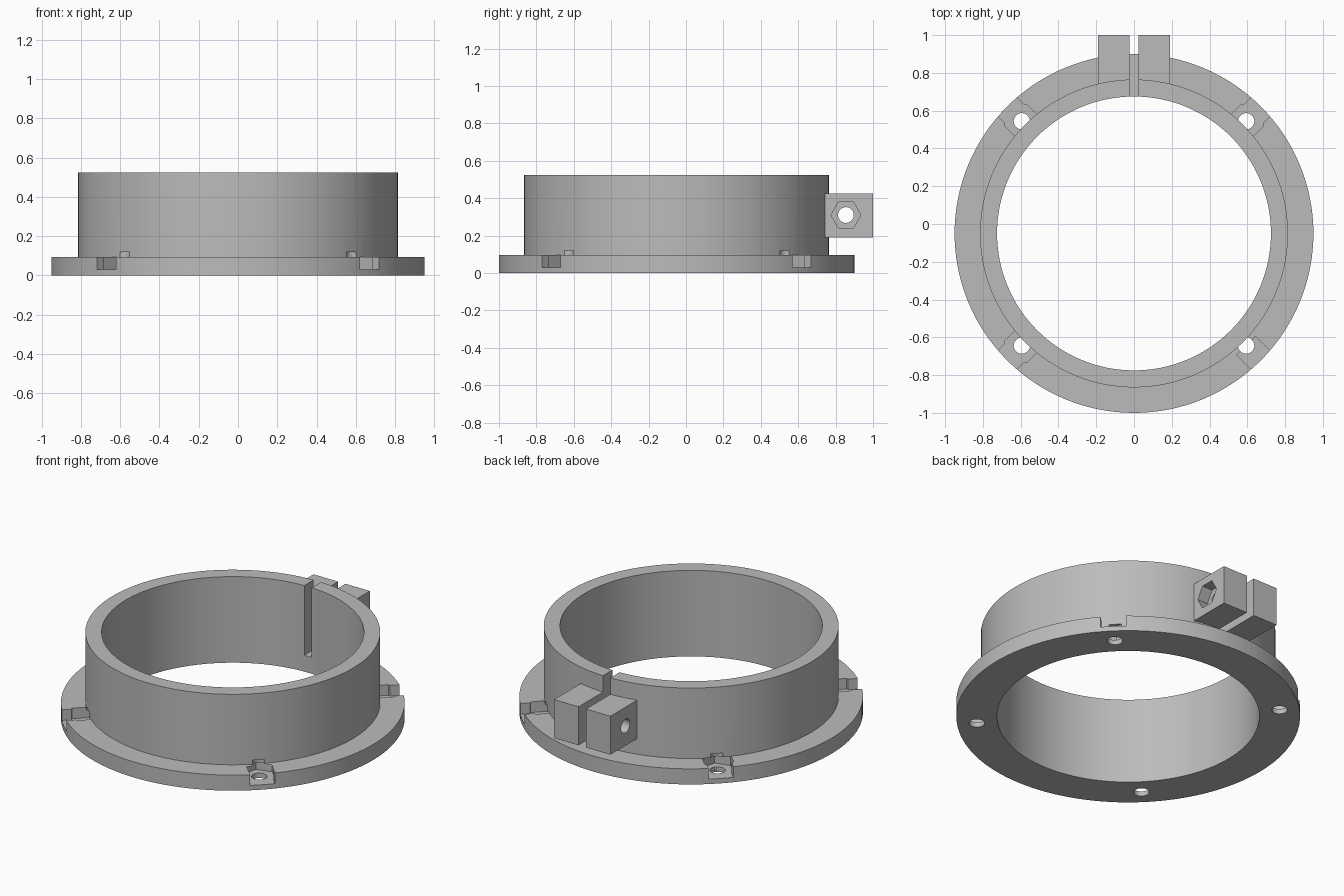
import bpy, bmesh, math
from mathutils import Matrix

if "Cube" in bpy.data.objects:
    bpy.data.objects.remove(bpy.data.objects["Cube"])

CY = -0.05           # ring centre along y
FLANGE_TOP = 0.095

grey = bpy.data.materials.new("light_grey")
grey.use_nodes = True
grey.diffuse_color = (0.5, 0.5, 0.5, 1)
grey.node_tree.nodes["Principled BSDF"].inputs["Base Color"].default_value = (0.5, 0.5, 0.5, 1)


def finish(name, bm):
    bmesh.ops.recalc_face_normals(bm, faces=bm.faces)
    mesh = bpy.data.meshes.new(name)
    bm.to_mesh(mesh)
    bm.free()
    mesh.materials.append(grey)
    obj = bpy.data.objects.new(name, mesh)
    bpy.context.collection.objects.link(obj)
    return obj


def box(name, x, y, z, matrix=Matrix()):
    """Box spanning the given (low, high) ranges."""
    bm = bmesh.new()
    size = [b - a for a, b in (x, y, z)]
    mid = [(a + b) / 2 for a, b in (x, y, z)]
    bmesh.ops.create_cube(bm, size=1, matrix=matrix @ Matrix.Translation(mid) @ Matrix.Diagonal((*size, 1)))
    return finish(name, bm)


def prism(name, sides, radius, depth, matrix):
    """Prism along local z, centred on its matrix."""
    bm = bmesh.new()
    bmesh.ops.create_cone(bm, cap_ends=True, segments=sides, radius1=radius,
                          radius2=radius, depth=depth, matrix=matrix)
    return finish(name, bm)


def combine(target, tool, operation):
    mod = target.modifiers.new(operation.lower(), "BOOLEAN")
    mod.operation = operation
    mod.solver = "EXACT"
    mod.object = tool
    tool.hide_render = True
    bpy.context.view_layer.objects.active = target
    bpy.ops.object.modifier_apply(modifier=mod.name)
    bpy.data.objects.remove(tool)


# Flanged collar: revolved L-shaped section
profile = [(0.725, 0), (0.95, 0), (0.95, FLANGE_TOP), (0.815, FLANGE_TOP), (0.815, 0.525), (0.725, 0.525)]
steps = 128
bm = bmesh.new()
rings = []
for i in range(steps):
    a = math.tau * i / steps
    rings.append([bm.verts.new((r * math.cos(a), CY + r * math.sin(a), z)) for r, z in profile])
for i, ring in enumerate(rings):
    nxt = rings[(i + 1) % steps]
    for j in range(len(profile)):
        k = (j + 1) % len(profile)
        bm.faces.new((ring[j], nxt[j], nxt[k], ring[k]))
collar = finish("clamp_collar", bm)

# Clamp lugs, then the slot that splits them and the collar wall
combine(collar, box("clamp_lugs", (-0.19, 0.19), (0.735, 1.0), (0.19, 0.425)), "UNION")
combine(collar, box("slot_cutter", (-0.025, 0.025), (0.6, 1.1), (0.1, 0.6)), "DIFFERENCE")

# Clamp bolt hole with a hexagonal nut recess on the left lug
turn = Matrix.Rotation(math.pi / 2, 4, "Y")
combine(collar, prism("bolt_cutter", 32, 0.042, 0.6, Matrix.Translation((0, 0.855, 0.31)) @ turn), "DIFFERENCE")
combine(collar, prism("nut_cutter", 6, 0.08, 0.14,
                      Matrix.Translation((0.19, 0.855, 0.31)) @ turn @ Matrix.Rotation(math.pi / 2, 4, "Z")
                      @ Matrix.Rotation(math.pi / 2, 4, "Z")), "DIFFERENCE")

# Four flange mounts: screw hole, hexagonal pocket and open channel to the rim
for quarter in range(4):
    spin = Matrix.Translation((0, CY, 0)) @ Matrix.Rotation(math.pi / 4 + quarter * math.pi / 2, 4, "Z")
    floor, depth = 0.03, FLANGE_TOP - 0.03
    combine(collar, box("channel_cutter", (0.84, 1.05), (-0.07, 0.07), (floor, 0.12), spin), "DIFFERENCE")
    combine(collar, prism("pocket_cutter", 6, 0.094, depth,
                          spin @ Matrix.Translation((0.84, 0, floor + depth / 2))
                          @ Matrix.Rotation(math.pi / 2, 4, "Z")), "DIFFERENCE")
    combine(collar, prism("screw_cutter", 32, 0.043, 0.24, spin @ Matrix.Translation((0.84, 0, 0))), "DIFFERENCE")

bpy.ops.object.select_all(action="DESELECT")
collar.select_set(True)
bpy.context.view_layer.objects.active = collar
bpy.ops.object.shade_smooth_by_angle(angle=math.radians(30))
